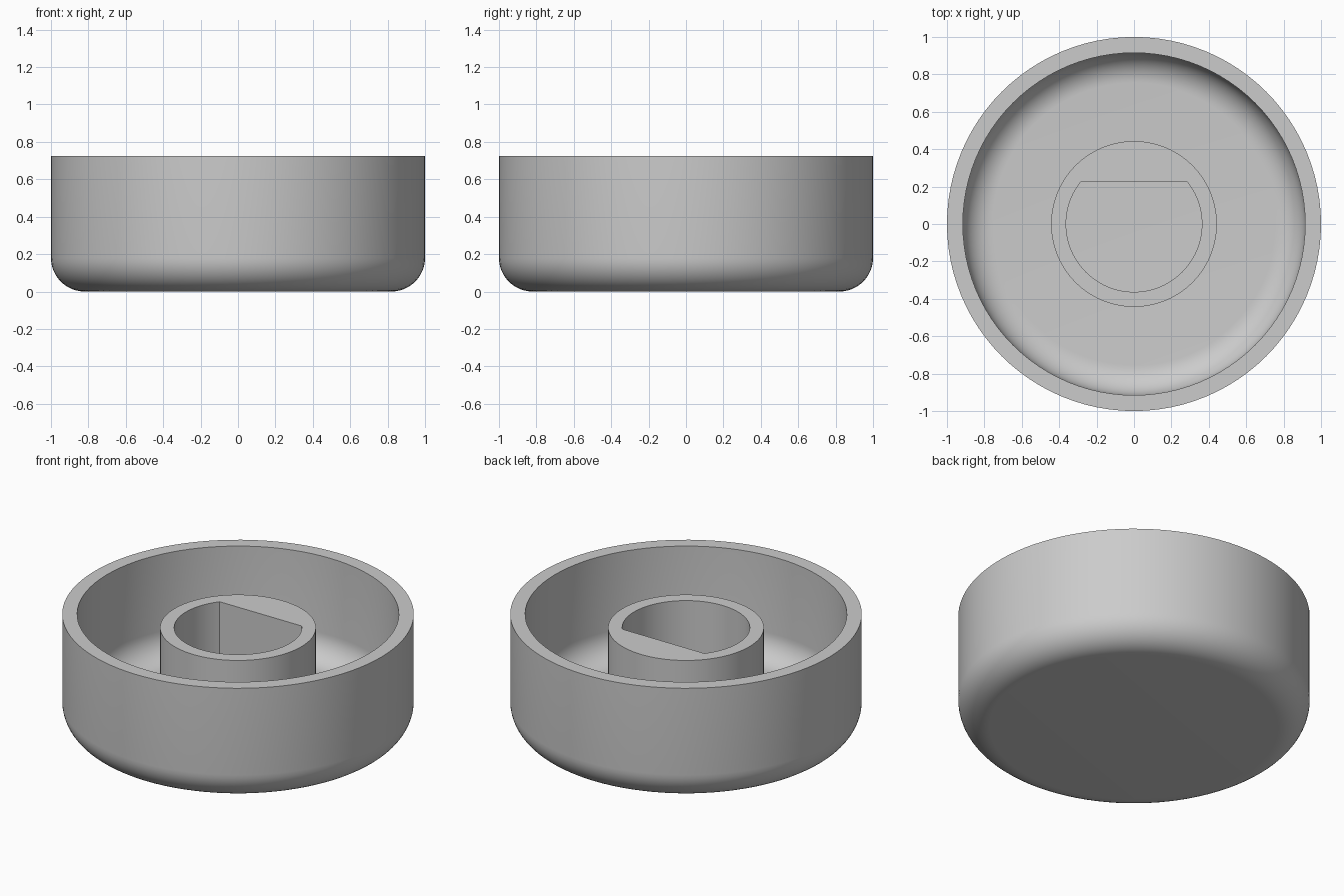
import bpy, bmesh, math
from math import sin, cos, pi

if "Cube" in bpy.data.objects:
    bpy.data.objects.remove(bpy.data.objects["Cube"])

SEGMENTS = 96
HEIGHT, WALL, FLOOR = 0.725, 0.085, 0.083
OUTER_FILLET, INNER_FILLET = 0.18, 0.16
BOSS_R, BORE_R, BORE_FLAT, BOSS_TOP = 0.443, 0.363, 0.225, 0.64

grey = bpy.data.materials.new("plain grey")
grey.use_nodes = True
colour = (0.6, 0.6, 0.6, 1)
grey.diffuse_color = colour
grey.node_tree.nodes["Principled BSDF"].inputs["Base Color"].default_value = colour


def finish(name, bm):
    bmesh.ops.recalc_face_normals(bm, faces=bm.faces)
    mesh = bpy.data.meshes.new(name)
    bm.to_mesh(mesh)
    bm.free()
    mesh.materials.append(grey)
    obj = bpy.data.objects.new(name, mesh)
    bpy.context.collection.objects.link(obj)
    bpy.ops.object.select_all(action="DESELECT")
    obj.select_set(True)
    bpy.context.view_layer.objects.active = obj
    bpy.ops.object.shade_smooth_by_angle(angle=math.radians(30))


def fillet(radius, base, size, steps=12):
    """Quarter round from the flat base out to the upright wall."""
    return [(radius - size + size * sin(i / steps * pi / 2),
             base + size - size * cos(i / steps * pi / 2)) for i in range(steps + 1)]


# Round cup: outside profile up, over the rim, inside profile back to the axis
profile = [(0, 0)] + fillet(1, 0, OUTER_FILLET) + [(1, HEIGHT), (1 - WALL, HEIGHT)]
profile += fillet(1 - WALL, FLOOR, INNER_FILLET)[::-1] + [(0, FLOOR)]
bm = bmesh.new()
verts = [bm.verts.new((r, 0, z)) for r, z in profile]
edges = [bm.edges.new(pair) for pair in zip(verts, verts[1:])]
bmesh.ops.spin(bm, geom=verts + edges, cent=(0, 0, 0), axis=(0, 0, 1),
               angle=2 * pi, steps=SEGMENTS, use_duplicate=False)
bmesh.ops.remove_doubles(bm, verts=bm.verts, dist=0.0001)
finish("knob_shell", bm)

# Shaft boss: round outside, D-shaped bore with its flat towards the back
corner = math.asin(BORE_FLAT / BORE_R)
angles = sorted([i * 2 * pi / SEGMENTS for i in range(SEGMENTS)] + [corner, pi - corner])


def bore_radius(a):
    return min(BORE_R, BORE_FLAT / sin(a)) if sin(a) > 0.1 else BORE_R


bm = bmesh.new()
low = FLOOR - 0.01
rings = []
for radius, z in ((lambda a: BOSS_R, low), (lambda a: BOSS_R, BOSS_TOP),
                  (bore_radius, BOSS_TOP), (bore_radius, low)):
    rings.append([bm.verts.new((radius(a) * cos(a), radius(a) * sin(a), z)) for a in angles])
for k in range(4):
    a, b = rings[k], rings[(k + 1) % 4]
    for i in range(len(angles)):
        j = (i + 1) % len(angles)
        bm.faces.new((a[i], a[j], b[j], b[i]))
finish("shaft_boss", bm)
